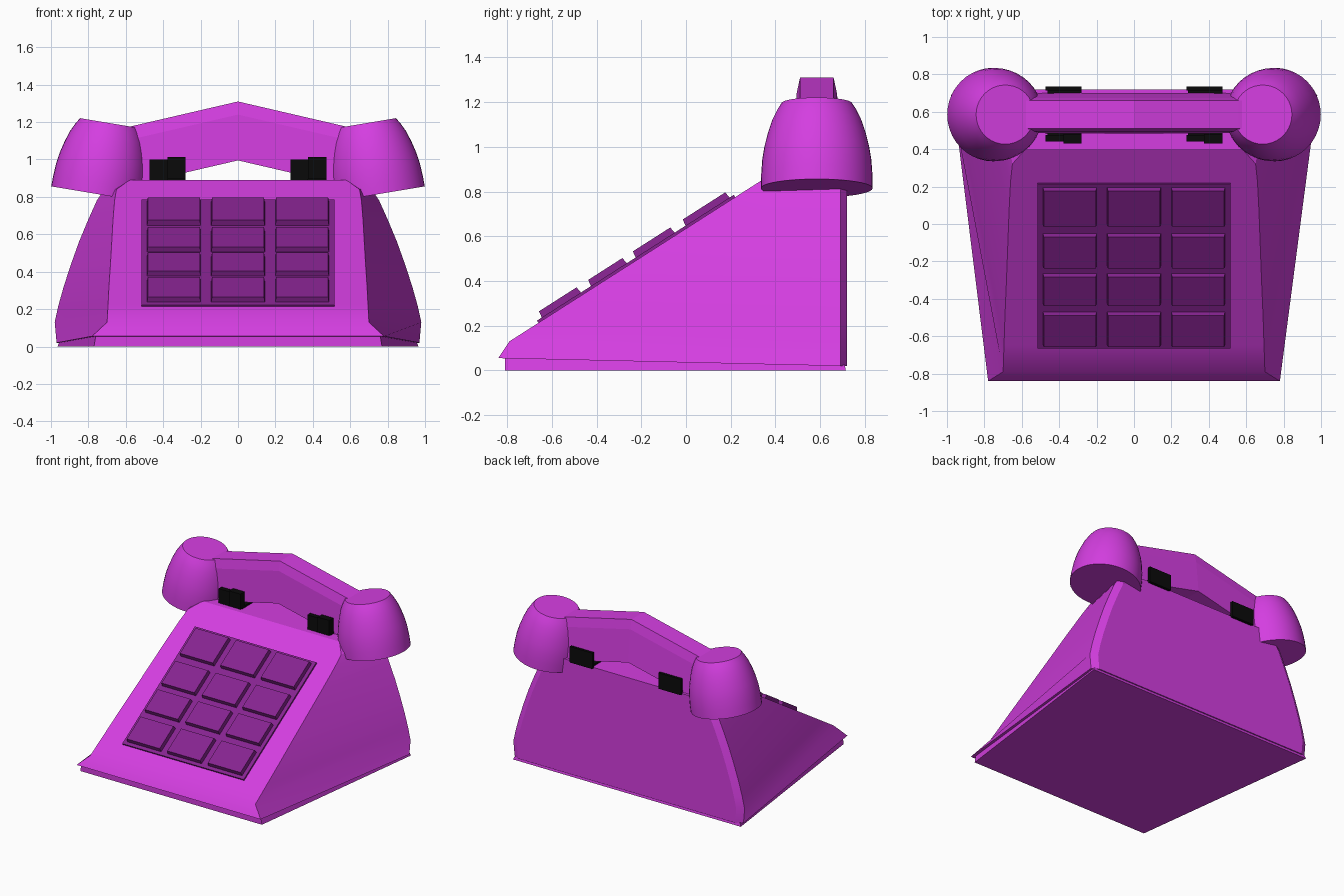
import bpy, bmesh, math
from mathutils import Matrix, Vector

if "Cube" in bpy.data.objects:
    bpy.data.objects.remove(bpy.data.objects["Cube"])


def material(name, color):
    m = bpy.data.materials.new(name)
    m.diffuse_color = (*color, 1)
    m.use_nodes = True
    m.node_tree.nodes["Principled BSDF"].inputs["Base Color"].default_value = m.diffuse_color
    return m


PINK = material("magenta", (0.66, 0.048, 0.75))
PLUM = material("plum", (0.24, 0.017, 0.28))
BLACK = material("black", (0.003, 0.003, 0.003))


def finish(name, bm, mat, angle=None):
    bmesh.ops.recalc_face_normals(bm, faces=bm.faces)
    me = bpy.data.meshes.new(name)
    bm.to_mesh(me)
    bm.free()
    ob = bpy.data.objects.new(name, me)
    bpy.context.collection.objects.link(ob)
    me.materials.append(mat)
    if angle:
        bpy.ops.object.select_all(action='DESELECT')
        ob.select_set(True)
        bpy.context.view_layer.objects.active = ob
        bpy.ops.object.shade_smooth_by_angle(angle=math.radians(angle))
    return ob


def loft(name, rings, mat, angle=None):
    bm = bmesh.new()
    rows = [[bm.verts.new(p) for p in r] for r in rings]
    n = len(rows[0])
    for a, b in zip(rows, rows[1:]):
        for i in range(n):
            j = (i + 1) % n
            bm.faces.new((a[i], a[j], b[j], b[i]))
    bm.faces.new(rows[0][::-1])
    bm.faces.new(rows[-1])
    return finish(name, bm, mat, angle)


def box(name, x0, x1, y0, y1, z0, z1, mat, matrix=None, taper=0.0):
    rings = []
    for z, t in ((z0, 0), (z1, taper)):
        rings.append([Vector(p) for p in ((x0 + t, y0 + t, z), (x1 - t, y0 + t, z),
                                          (x1 - t, y1 - t, z), (x0 + t, y1 - t, z))])
    if matrix:
        rings = [[matrix @ p for p in r] for r in rings]
    return loft(name, rings, mat)


# Wedge body: each level is a six-sided ring (front y, front z, front x, back x, back z)
def ring(fy, fz, fx, bx, bz):
    c = 0.05
    return [(-fx, fy, fz), (fx, fy, fz), (bx, 0.69, bz), (bx - c, 0.72, bz),
            (-bx + c, 0.72, bz), (-bx, 0.69, bz)]


SLOPE = 0.76 / 1.19
levels = [(-0.84, 0.055, 0.78, 0.97, 0.02)]
for z, fx, bx in ((0.13, 0.70, 0.98), (0.22, 0.695, 0.96), (0.32, 0.69, 0.932),
                  (0.44, 0.682, 0.893), (0.56, 0.675, 0.85), (0.68, 0.668, 0.80),
                  (0.78, 0.66, 0.755), (0.84, 0.65, 0.715), (0.89, 0.58, 0.60)):
    levels.append((-0.79 + (z - 0.13) / SLOPE, z, fx, bx, z))
loft("phone_body", [ring(*l) for l in levels], PINK, 25)

# Base plate under the body
loft("base_plate", [
    [(-0.77, -0.81, 0), (0.77, -0.81, 0), (0.965, 0.715, 0), (-0.965, 0.715, 0)],
    [(-0.76, -0.81, 0.06), (0.76, -0.81, 0.06), (0.955, 0.71, 0.025), (-0.955, 0.71, 0.025)]],
    PINK)

# Keypad plate and keys, laid out in the plane of the sloping front
tilt = Matrix.Translation((0, -0.79, 0.13)) @ Matrix.Rotation(math.atan(SLOPE), 4, 'X')
k = math.sqrt(1 + SLOPE ** 2)


def along(y):
    return (y + 0.79) * k


box("keypad_plate", -0.515, 0.515, along(-0.66), along(0.22), -0.02, 0.012, PLUM, tilt)
for y0, y1 in ((-0.64, -0.462), (-0.42, -0.257), (-0.22, -0.043), (0.003, 0.203)):
    for x in (-0.343, 0.0, 0.343):
        box("key", x - 0.145, x + 0.145, along(y0), along(y1), 0, 0.042, PLUM, tilt, 0.006)

# Cradle clips: a floor with upright tabs front and back
for s in (-1, 1):
    x0, x1 = sorted((s * 0.28, s * 0.472))
    xm = x0 + 0.095
    box("cradle_floor", x0 + 0.01, x1, 0.45, 0.73, 0.88, 0.905, BLACK)
    box("cradle_front_tab_a", x0, xm, 0.44, 0.475, 0.885, 1.0, BLACK)
    box("cradle_front_tab_b", xm, x1, 0.43, 0.48, 0.895, 1.012, BLACK)
    box("cradle_back_tab", x0, x1, 0.715, 0.735, 0.885, 1.005, BLACK)

# Handset bar: bent bar, narrower on top
sections = []
for x, zb, zt in ((-0.70, 0.83, 1.145), (-0.56, 0.865, 1.18), (0, 0.995, 1.31),
                  (0.56, 0.865, 1.18), (0.70, 0.83, 1.145)):
    sections.append([(x, 0.485, zb), (x, 0.70, zb), (x, 0.675, zt - 0.07),
                     (x, 0.66, zt), (x, 0.51, zt), (x, 0.495, zt - 0.07)])
loft("handset_bar", sections, PINK)

# Handset cups: tapered domes leaning inward
profile = [(0.25, 0), (0.249, 0.06), (0.244, 0.13), (0.234, 0.19), (0.219, 0.25),
           (0.199, 0.31), (0.177, 0.355), (0.158, 0.385)]
for s, name in ((-1, "left"), (1, "right")):
    m = Matrix.Translation((s * 0.752, 0.585, 0.815)) @ Matrix.Rotation(math.radians(-s * 9.5), 4, 'Y')
    loft(name + "_handset_cup", [
        [m @ Vector((r * math.cos(a), r * math.sin(a), h))
         for a in (i * math.tau / 40 for i in range(40))] for r, h in profile], PINK, 35)
